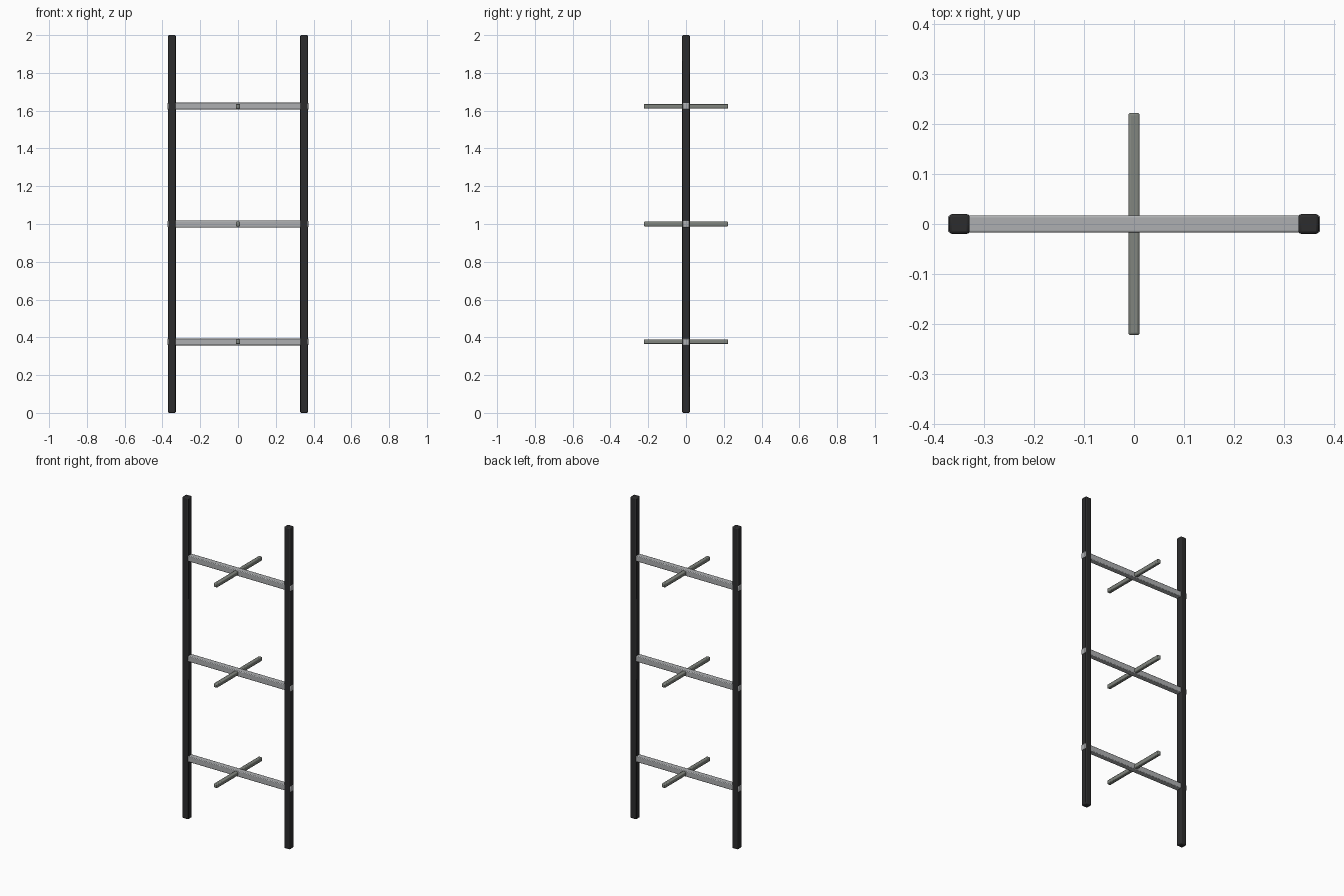
import bpy

if "Cube" in bpy.data.objects:
    bpy.data.objects.remove(bpy.data.objects["Cube"], do_unlink=True)


def material(name, colour):
    mat = bpy.data.materials.new(name)
    mat.use_nodes = True
    mat.diffuse_color = (*colour, 1)
    mat.node_tree.nodes["Principled BSDF"].inputs["Base Color"].default_value = (*colour, 1)
    return mat


def bar(name, size, location, mat, chamfer):
    """Square bar with chamfered edges."""
    bpy.ops.mesh.primitive_cube_add(size=1, location=location)
    obj = bpy.context.object
    obj.name = name
    obj.scale = size
    bpy.ops.object.transform_apply(location=False, rotation=False, scale=True)
    bevel = obj.modifiers.new("chamfer", "BEVEL")
    bevel.width = chamfer
    bevel.segments = 2
    obj.data.materials.append(mat)
    bpy.ops.object.shade_smooth_by_angle()
    return obj


black = material("black paint", (0.025, 0.025, 0.026))
steel = material("light steel", (0.42, 0.43, 0.44))
dark_steel = material("grey green steel", (0.22, 0.235, 0.21))

# Upright posts
for side, x in (("left", 0.35), ("right", -0.35)):
    bar(side + "_post", (0.041, 0.04, 2), (x, 0, 1), black, 0.006)

# Rungs, each crossed by a thin peg
for level, z in (("lower", 0.376), ("middle", 1.0), ("upper", 1.624)):
    bar(level + "_rung", (0.746, 0.035, 0.036), (0, 0, z), steel, 0.004)
    bar(level + "_peg", (0.023, 0.446, 0.025), (0, 0, z), dark_steel, 0.005)
